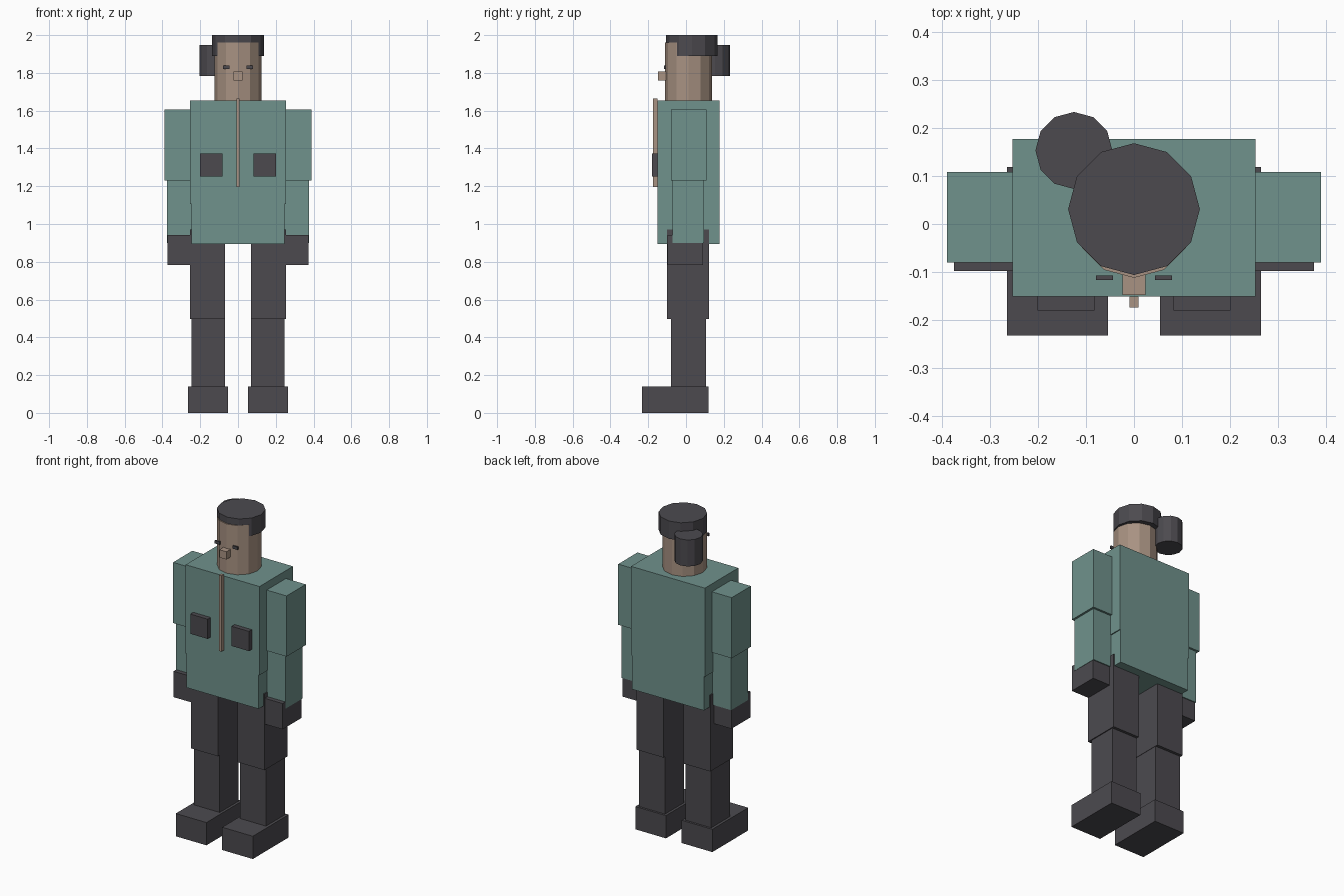
import bpy
import bmesh
from mathutils import Matrix, Vector

if "Cube" in bpy.data.objects:
    bpy.data.objects.remove(bpy.data.objects["Cube"])


def material(name, rgb):
    m = bpy.data.materials.new(name)
    lin = [(c / 255 / 12.92) if c / 255 <= 0.04045 else ((c / 255 + 0.055) / 1.055) ** 2.4 for c in rgb]
    m.diffuse_color = (*lin, 1)
    m.use_nodes = True
    m.node_tree.nodes["Principled BSDF"].inputs["Base Color"].default_value = m.diffuse_color
    return m


TEAL = material("teal cloth", (112, 146, 140))
DARK = material("charcoal", (76, 74, 79))
SKIN = material("skin tan", (168, 146, 130))


def finish(name, bm, mat):
    mesh = bpy.data.meshes.new(name)
    bm.to_mesh(mesh)
    bm.free()
    mesh.materials.append(mat)
    ob = bpy.data.objects.new(name, mesh)
    bpy.context.collection.objects.link(ob)
    return ob


def box(name, x, y, z, mat):
    """Box from (min, max) ranges on each axis."""
    lo, hi = Vector((x[0], y[0], z[0])), Vector((x[1], y[1], z[1]))
    bm = bmesh.new()
    size = hi - lo
    bmesh.ops.create_cube(bm, size=1, matrix=Matrix.Translation((lo + hi) / 2) @ Matrix.Diagonal((*size, 1)))
    return finish(name, bm, mat)


def pair(name, x, y, z, mat):
    """Same box on both sides of x = 0."""
    box("right_" + name, x, y, z, mat)
    box("left_" + name, (-x[1], -x[0]), y, z, mat)


def drum(name, centre, r, z, mat):
    """Upright twelve-sided cylinder with corners on the axes."""
    bm = bmesh.new()
    bmesh.ops.create_cone(bm, cap_ends=True, segments=12, radius1=r, radius2=r, depth=z[1] - z[0],
                          matrix=Matrix.Translation((*centre, (z[0] + z[1]) / 2)))
    return finish(name, bm, mat)


# Jacket body, slightly narrower below the chest
box("jacket_chest", (-0.253, 0.253), (-0.151, 0.177), (1.105, 1.655), TEAL)
box("jacket_waist", (-0.247, 0.247), (-0.151, 0.177), (0.895, 1.105), TEAL)

# Jacket details
box("zip", (-0.009, 0.009), (-0.174, -0.151), (1.195, 1.665), SKIN)
pair("pocket", (0.082, 0.201), (-0.18, -0.15), (1.252, 1.374), DARK)

# Arms
pair("upper_arm", (0.2, 0.389), (-0.08, 0.108), (1.23, 1.606), TEAL)
pair("forearm", (0.21, 0.376), (-0.071, 0.095), (0.9, 1.24), TEAL)
pair("hand", (0.19, 0.374), (-0.098, 0.089), (0.782, 0.942), DARK)

# Legs
pair("thigh", (0.068, 0.253), (-0.101, 0.123), (0.498, 0.97), DARK)
pair("shin", (0.07, 0.247), (-0.079, 0.106), (0.13, 0.51), DARK)
pair("shoe", (0.054, 0.264), (-0.232, 0.119), (0, 0.141), DARK)

# Head, hair cap and bun
drum("head", (0, 0.013), 0.125, (1.64, 1.96), SKIN)
drum("hair_cap", (0, 0.031), 0.137, (1.89, 2.0), DARK)
drum("hair_bun", (-0.125, 0.153), 0.08, (1.783, 1.947), DARK)

# Face
box("nose", (-0.024, 0.024), (-0.148, -0.1), (1.76, 1.808), SKIN)
pair("eye", (0.044, 0.079), (-0.116, -0.107), (1.821, 1.839), DARK)
